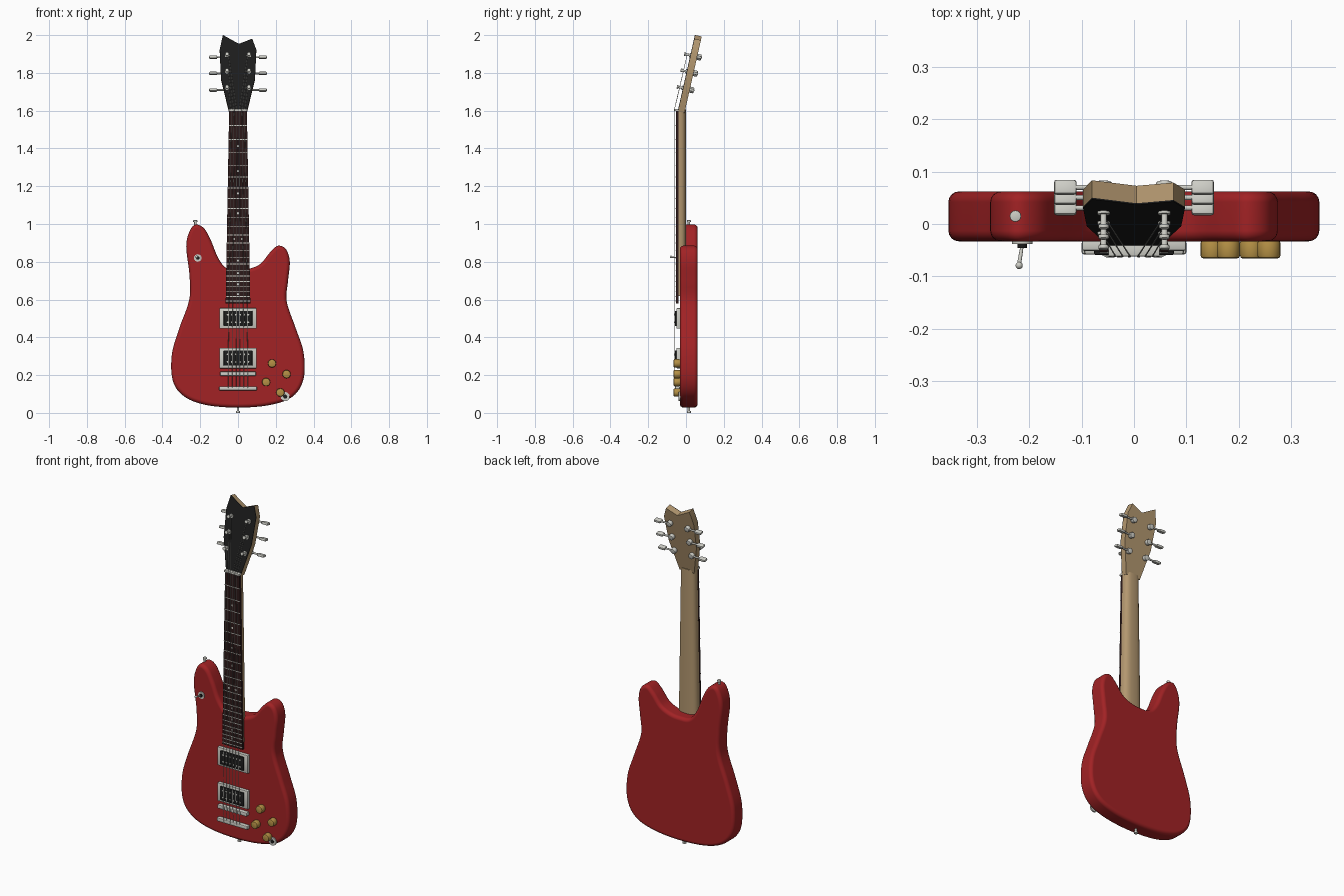
import bpy, bmesh, math
from mathutils import Vector, Matrix

cube = bpy.data.objects.get("Cube")
if cube:
    bpy.data.objects.remove(cube, do_unlink=True)


def material(name, rgb):
    m = bpy.data.materials.new(name)
    m.use_nodes = True
    m.diffuse_color = (*rgb, 1)
    m.node_tree.nodes["Principled BSDF"].inputs["Base Color"].default_value = (*rgb, 1)
    return m


RED = material("red lacquer", (0.36, 0.016, 0.018))
WOOD = material("pale wood", (0.45, 0.31, 0.16))
DARK = material("dark rosewood", (0.026, 0.01, 0.01))
BLACK = material("black", (0.012, 0.012, 0.012))
SILVER = material("silver", (0.62, 0.62, 0.57))
GOLD = material("gold", (0.46, 0.28, 0.06))
I = Matrix.Identity(4)


def finish(name, bm, mat, matrix=I, bevel=0, segments=2):
    """Bevel the sharp edges, place the mesh and shade it smooth by angle."""
    bmesh.ops.recalc_face_normals(bm, faces=bm.faces)
    if bevel:
        sharp = [e for e in bm.edges if e.calc_face_angle(0) > 0.9]
        bmesh.ops.bevel(bm, geom=sharp, offset=bevel, segments=segments,
                        profile=0.5, affect='EDGES', clamp_overlap=False)
    bm.transform(matrix)
    mesh = bpy.data.meshes.new(name)
    bm.to_mesh(mesh)
    bm.free()
    mesh.materials.append(mat)
    mesh.shade_smooth()
    mesh.set_sharp_from_angle(angle=math.radians(40))
    ob = bpy.data.objects.new(name, mesh)
    bpy.context.collection.objects.link(ob)
    return ob


def box(name, centre, size, mat, bevel=0, matrix=I):
    bm = bmesh.new()
    bmesh.ops.create_cube(bm, size=1)
    bm.transform(Matrix.Translation(centre) @ Matrix.Diagonal((*size, 1)))
    return finish(name, bm, mat, matrix, bevel)


def rod(name, a, b, r, mat, matrix=I, sides=16, bevel=0, r2=None):
    a, b = Vector(a), Vector(b)
    bm = bmesh.new()
    bmesh.ops.create_cone(bm, cap_ends=True, segments=sides, radius1=r,
                          radius2=r if r2 is None else r2, depth=(b - a).length)
    turn = (b - a).to_track_quat('Z', 'Y').to_matrix().to_4x4()
    bm.transform(Matrix.Translation((a + b) / 2) @ turn)
    return finish(name, bm, mat, matrix, bevel)


def prism(name, outline, y0, y1, mat, matrix=I, bevel=0, segments=2):
    """Extrude an x-z outline from y0 to y1."""
    bm = bmesh.new()
    face = bm.faces.new([bm.verts.new((x, y0, z)) for x, z in outline])
    new = bmesh.ops.extrude_face_region(bm, geom=[face])["geom"]
    bmesh.ops.translate(bm, vec=(0, y1 - y0, 0),
                        verts=[v for v in new if isinstance(v, bmesh.types.BMVert)])
    return finish(name, bm, mat, matrix, bevel, segments)


def smooth_loop(points, steps=6):
    """Closed Catmull-Rom spline through the points."""
    p, out = [Vector(q) for q in points], []
    n = len(p)
    for i in range(n):
        a, b, c, d = p[i - 1], p[i], p[(i + 1) % n], p[(i + 2) % n]
        for s in range(steps):
            t = s / steps
            out.append(0.5 * (2 * b + (c - a) * t + (2 * a - 5 * b + 4 * c - d) * t ** 2
                              + (3 * b - a - 3 * c + d) * t ** 3))
    return out


# Body with two horns
body_points = [
    (-0.222, 0.997), (-0.255, 0.965), (-0.274, 0.88), (-0.257, 0.73), (-0.258, 0.6),
    (-0.31, 0.45), (-0.35, 0.31), (-0.345, 0.17), (-0.285, 0.087), (-0.17, 0.042),
    (0, 0.028), (0.17, 0.042), (0.29, 0.087), (0.347, 0.18), (0.347, 0.32),
    (0.305, 0.45), (0.258, 0.59), (0.265, 0.7), (0.274, 0.8), (0.255, 0.865),
    (0.212, 0.885), (0.17, 0.85), (0.12, 0.79), (0.06, 0.763), (0, 0.757),
    (-0.06, 0.765), (-0.105, 0.82), (-0.142, 0.91), (-0.178, 0.975)]
body = prism("body", smooth_loop(body_points), -0.033, 0.062, RED, bevel=0.02, segments=4)
body.modifiers.new("even shading", 'WEIGHTED_NORMAL').keep_sharp = True

# Neck with a rounded back, tapering towards the nut
NUT, SCALE, END = 1.6, 1.4, 0.58


def half_width(z):
    return 0.047 + (NUT - z) * 0.018


bm = bmesh.new()
rings = []
for z in (0.62, 1.605):
    ring = []
    for k in range(17):
        c, s = math.cos(math.pi * k / 16), math.sin(math.pi * k / 16)
        x = math.copysign(abs(c) ** 0.7, c) * half_width(z)
        ring.append(bm.verts.new((x, -0.04 + 0.041 * s ** 0.7, z)))
    rings.append(ring)
    bm.faces.new(ring)
for k in range(17):
    j = (k + 1) % 17
    bm.faces.new((rings[0][k], rings[0][j], rings[1][j], rings[1][k]))
finish("neck", bm, WOOD)

# Fretboard, nut, frets and position dots
lo, hi = half_width(END), half_width(NUT)
prism("fretboard", [(-lo, END), (lo, END), (hi, NUT), (-hi, NUT)], -0.053, -0.039, DARK)
box("nut", (0, -0.05, NUT + 0.004), (0.098, 0.024, 0.012), SILVER, 0.002)


def fret_z(n):
    return NUT - SCALE * (1 - 2 ** (-n / 12))


for n in range(1, 23):
    z = fret_z(n)
    box(f"fret_{n}", (0, -0.0535, z), (2 * half_width(z), 0.003, 0.004), SILVER)
for n in (3, 5, 7, 9, 12, 15, 17, 19, 21):
    z = (fret_z(n) + fret_z(n - 1)) / 2
    for x in ((-0.022, 0.022) if n == 12 else (0,)):
        rod(f"fret_dot_{n}", (x, -0.05, z), (x, -0.0535, z), 0.006, SILVER)

# Headstock, tilted backwards, with a black face
HEAD = Matrix.Translation((0, -0.04, NUT)) @ Matrix.Rotation(-math.radians(12.7), 4, 'X')
head = [(-0.047, -0.005), (0.047, -0.005), (0.09, 0.175), (0.097, 0.33), (0.075, 0.39),
        (0.005, 0.362), (-0.08, 0.41), (-0.097, 0.33), (-0.09, 0.175)]
prism("headstock", head, 0, 0.034, WOOD, HEAD)
prism("headstock_face", head, -0.003, 0, BLACK, HEAD)

# Tuners, three on each side
POSTS = (0.122, 0.212, 0.3)
for side, label in ((-1, "right"), (1, "left")):
    for i, v in enumerate(POSTS):
        x, tag = side * 0.058, f"{label}_{i + 1}"
        rod(f"tuner_post_{tag}", (x, 0.03, v), (x, -0.032, v), 0.006, SILVER, HEAD)
        rod(f"tuner_cap_{tag}", (x, -0.028, v), (x, -0.036, v), 0.01, SILVER, HEAD, bevel=0.002)
        rod(f"tuner_washer_{tag}", (x, 0, v), (x, -0.008, v), 0.012, SILVER, HEAD)
        rod(f"tuner_housing_{tag}", (x, 0.032, v), (x, 0.056, v), 0.016, SILVER, HEAD, bevel=0.004)
        rod(f"tuner_shaft_{tag}", (x, 0.045, v), (side * 0.115, 0.045, v), 0.005, SILVER, HEAD)
        box(f"tuner_button_{tag}", (side * 0.131, 0.045, v), (0.043, 0.028, 0.015),
            SILVER, 0.005, HEAD)

# Pickups with two rows of poles
for label, z in (("neck", 0.5), ("bridge", 0.29)):
    box(f"{label}_pickup_frame", (0, -0.04, z), (0.198, 0.022, 0.108), SILVER, 0.004)
    box(f"{label}_pickup", (0, -0.046, z), (0.152, 0.026, 0.08), BLACK, 0.003)
    for row in (-0.02, 0.02):
        for k in range(6):
            x = (k - 2.5) * 0.022
            rod(f"{label}_pickup_pole", (x, -0.056, z + row), (x, -0.061, z + row),
                0.005, SILVER, sides=10)

# Bridge, saddles and tailpiece
box("bridge", (0, -0.045, 0.207), (0.19, 0.026, 0.022), SILVER, 0.004)
box("tailpiece", (0, -0.045, 0.13), (0.2, 0.026, 0.022), SILVER, 0.005)
for k in range(6):
    box(f"saddle_{k + 1}", ((k - 2.5) * 0.021, -0.058, 0.207), (0.01, 0.008, 0.016), SILVER)

# Strings from tailpiece over bridge and nut to the posts
curve = bpy.data.curves.new("strings", 'CURVE')
curve.dimensions = '3D'
curve.bevel_depth = 0.0014
curve.bevel_resolution = 1
curve.materials.append(SILVER)
for k in range(6):
    side = -1 if k < 3 else 1
    post = POSTS[k if k < 3 else 5 - k]
    s = k - 2.5
    path = [Vector((s * 0.021, -0.057, 0.13)), Vector((s * 0.021, -0.063, 0.207)),
            Vector((s * 0.014, -0.062, NUT + 0.004)), HEAD @ Vector((side * 0.052, -0.02, post))]
    spline = curve.splines.new('POLY')
    spline.points.add(len(path) - 1)
    for pt, co in zip(spline.points, path):
        pt.co = (*co, 1)
bpy.context.collection.objects.link(bpy.data.objects.new("strings", curve))

# Control knobs
for i, (x, z) in enumerate(((0.18, 0.262), (0.257, 0.205), (0.149, 0.163), (0.224, 0.108))):
    rod(f"knob_{i + 1}", (x, -0.03, z), (x, -0.066, z), 0.022, GOLD, sides=20, bevel=0.006)

# Output jack
rod("jack_plate", (0.25, -0.03, 0.086), (0.25, -0.039, 0.086), 0.024, SILVER, sides=24)
rod("jack_hole", (0.25, -0.036, 0.086), (0.25, -0.041, 0.086), 0.011, BLACK)

# Toggle switch
rod("switch_plate", (-0.213, -0.03, 0.82), (-0.213, -0.038, 0.82), 0.02, SILVER, sides=24)
rod("switch_collar", (-0.213, -0.036, 0.82), (-0.213, -0.046, 0.82), 0.009, BLACK)
rod("switch_lever", (-0.213, -0.04, 0.82), (-0.219, -0.076, 0.825), 0.003, SILVER, r2=0.004)
bm = bmesh.new()
bmesh.ops.create_uvsphere(bm, u_segments=12, v_segments=8, radius=0.007)
finish("switch_tip", bm, SILVER, Matrix.Translation((-0.219, -0.079, 0.826)))

# Strap buttons
for label, x, z, d in (("top", -0.226, 0.985, 1), ("bottom", 0, 0.035, -1)):
    rod(f"{label}_strap_button", (x, 0.015, z), (x, 0.015, z + d * 0.03), 0.006, SILVER)
    rod(f"{label}_strap_button_cap", (x, 0.015, z + d * 0.025), (x, 0.015, z + d * 0.035),
        0.011, SILVER, bevel=0.002)
